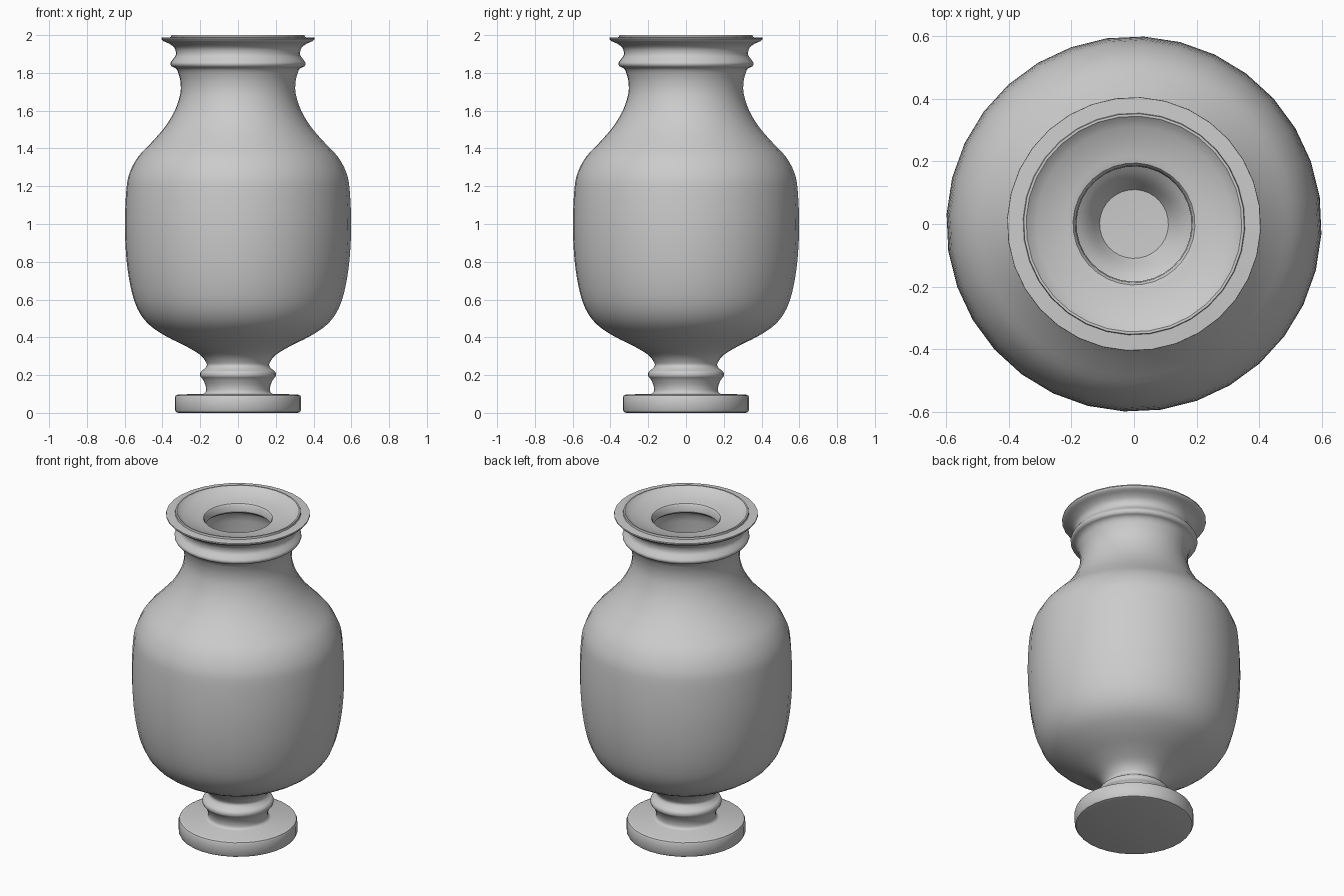
import bpy, bmesh, math
from mathutils import Vector

SEGMENTS = 32
PHASE = math.radians(-3)


def smooth_run(points, steps=3):
    """Catmull-Rom curve through (radius, height) points."""
    p = [Vector(q) for q in points]
    p = [2 * p[0] - p[1]] + p + [2 * p[-1] - p[-2]]
    out = []
    for i in range(1, len(p) - 2):
        a, b, c, d = p[i - 1:i + 3]
        for s in range(steps):
            t = s / steps
            out.append(0.5 * (2 * b + (c - a) * t + (2 * a - 5 * b + 4 * c - d) * t * t
                              + (3 * b - a - 3 * c + d) * t ** 3))
    return out + [p[-2]]


def lathe(name, profile):
    """Spin a profile that starts and ends on the axis."""
    bm = bmesh.new()
    verts = [bm.verts.new((r * math.cos(PHASE), r * math.sin(PHASE), z)) for r, z in profile]
    edges = [bm.edges.new(e) for e in zip(verts, verts[1:])]
    bmesh.ops.spin(bm, geom=verts + edges, cent=(0, 0, 0), axis=(0, 0, 1),
                   angle=2 * math.pi, steps=SEGMENTS, use_duplicate=False)
    bmesh.ops.remove_doubles(bm, verts=bm.verts, dist=0.0004)
    bmesh.ops.recalc_face_normals(bm, faces=bm.faces)
    mesh = bpy.data.meshes.new(name)
    bm.to_mesh(mesh)
    bm.free()
    obj = bpy.data.objects.new(name, mesh)
    bpy.context.collection.objects.link(obj)
    bpy.context.view_layer.objects.active = obj
    obj.select_set(True)
    bpy.ops.object.shade_smooth_by_angle(angle=math.radians(40))
    return obj


# Foot disc with rounded edges
foot = [(0, 0), (0.315, 0), (0.328, 0.004), (0.335, 0.016),
        (0.335, 0.08), (0.33, 0.092), (0.315, 0.098), (0.185, 0.1)]
# Stem with its ring
stem = smooth_run([(0.18, 0.102), (0.17, 0.115), (0.172, 0.145), (0.187, 0.178),
                   (0.2, 0.194), (0.2, 0.212), (0.19, 0.225)])
# Belly, shoulder and neck
body = smooth_run([(0.187, 0.226), (0.168, 0.245), (0.168, 0.265), (0.2, 0.307),
                   (0.28, 0.355), (0.38, 0.405), (0.475, 0.47), (0.535, 0.555),
                   (0.57, 0.67), (0.592, 0.82), (0.6, 1.0), (0.592, 1.18),
                   (0.575, 1.27), (0.53, 1.355), (0.46, 1.43), (0.39, 1.51),
                   (0.335, 1.6), (0.306, 1.69), (0.306, 1.76), (0.322, 1.815)])
# Collar ring and flared lip
collar = smooth_run([(0.335, 1.827), (0.352, 1.835), (0.358, 1.852), (0.345, 1.872),
                     (0.33, 1.895), (0.334, 1.928), (0.36, 1.952), (0.395, 1.968),
                     (0.406, 1.98)])
# Raised rim, dished top and throat
top = [(0.405, 1.986), (0.355, 1.989), (0.353, 2.0), (0.345, 2.0), (0.312, 1.972),
       (0.215, 1.962), (0.195, 1.957), (0.187, 1.946), (0.184, 1.91)]
# Hollow inside
inside = smooth_run([(0.2, 1.895), (0.25, 1.86), (0.265, 1.72), (0.3, 1.6), (0.42, 1.41),
                     (0.53, 1.26), (0.555, 1.0), (0.53, 0.68), (0.44, 0.51),
                     (0.3, 0.42), (0.17, 0.34), (0.11, 0.26)])

lathe("vase", [tuple(q) for q in foot + stem + body + collar + top + inside] + [(0, 0.255)])
